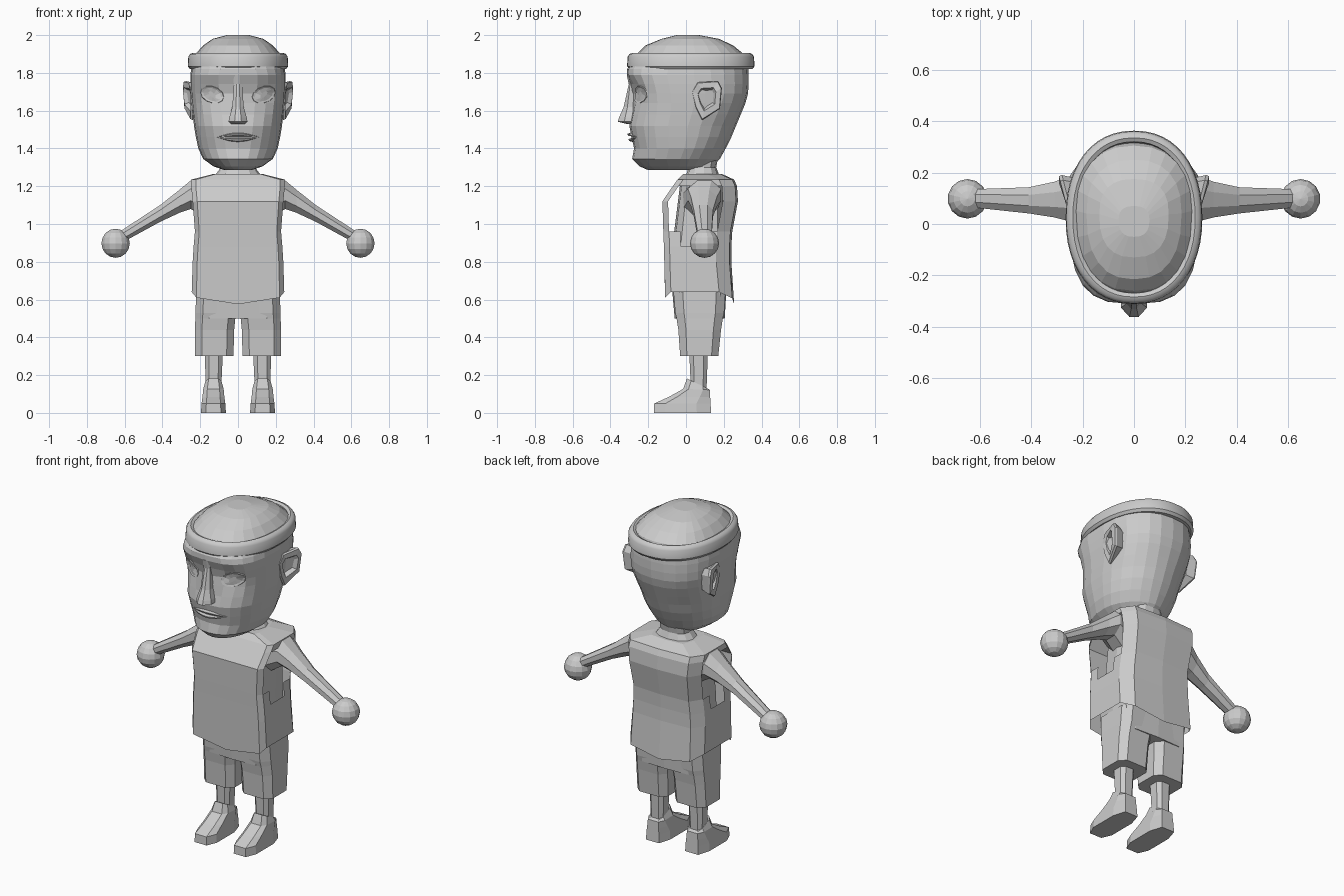
import bpy, bmesh, math
from mathutils import Vector
from mathutils.bvhtree import BVHTree

if "Cube" in bpy.data.objects:
    bpy.data.objects.remove(bpy.data.objects["Cube"])

grey = bpy.data.materials.new("plain grey")
grey.diffuse_color = (0.6, 0.6, 0.6, 1)
grey.use_nodes = True
grey.node_tree.nodes["Principled BSDF"].inputs["Base Color"].default_value = grey.diffuse_color


def finish(name, bm, smooth=False, fix=True):
    if fix:
        bmesh.ops.recalc_face_normals(bm, faces=bm.faces[:])
    me = bpy.data.meshes.new(name)
    bm.to_mesh(me)
    bm.free()
    me.materials.append(grey)
    ob = bpy.data.objects.new(name, me)
    bpy.context.collection.objects.link(ob)
    if smooth:
        bpy.ops.object.select_all(action='DESELECT')
        ob.select_set(True)
        bpy.context.view_layer.objects.active = ob
        bpy.ops.object.shade_smooth_by_angle(angle=math.radians(40))
    return ob


def loft(name, rings, caps=(True, True), loop=False, skip=None, **kw):
    """Skin equal-length rings of points; skip(centre) drops faces."""
    bm = bmesh.new()
    vs = [[bm.verts.new(p) for p in r] for r in rings]
    n = len(vs[0])
    pairs = list(zip(vs, vs[1:])) + ([(vs[-1], vs[0])] if loop else [])
    for a, b in pairs:
        for i in range(n):
            j = (i + 1) % n
            bm.faces.new((a[i], a[j], b[j], b[i]))
    if not loop:
        if caps[0]:
            bm.faces.new(vs[0][::-1])
        if caps[1]:
            bm.faces.new(vs[-1])
    if skip:
        bm.normal_update()
        dead = [f for f in bm.faces if skip(f)]
        bmesh.ops.delete(bm, geom=dead, context='FACES')
    return finish(name, bm, **kw)


def oval(z, hw, y0, y1, pf=2.4, pb=2.3, n=24, mid=0.55, cx=0):
    """Horizontal superellipse with its own front and back roundness."""
    yc, out = y0 + mid * (y1 - y0), []
    for i in range(n):
        a = 2 * math.pi * (i + 0.5 * (n == 8)) / n
        c, s = math.cos(a), math.sin(a)
        p, r = (pf, yc - y0) if s < 0 else (pb, y1 - yc)
        out.append((cx + hw * math.copysign(abs(c) ** (2 / p), c),
                    yc + r * math.copysign(abs(s) ** (2 / p), s), z))
    return out


# head: z, half width, front y, back y, front power, back power
levels = [(1.285, .07, -.20, .05, 2, 2), (1.305, .13, -.245, .14, 2.1, 1.8),
          (1.345, .185, -.285, .18, 2.2, 1.8), (1.40, .21, -.275, .21, 2.3, 1.9),
          (1.46, .223, -.288, .24, 2.4, 2), (1.52, .233, -.30, .265, 2.5, 2),
          (1.58, .24, -.288, .29, 2.6, 2.1), (1.64, .246, -.287, .315, 2.7, 2.2),
          (1.69, .25, -.287, .328, 2.9, 2.3), (1.74, .252, -.295, .332, 3, 2.3),
          (1.79, .252, -.312, .332, 3, 2.3), (1.82, .248, -.312, .33, 2.8, 2.3),
          (1.90, .225, -.26, .305, 2.4, 2.3), (1.945, .185, -.215, .25, 2.4, 2.4),
          (1.98, .135, -.13, .175, 2.5, 2.5), (2.0, .06, -.05, .07, 2.5, 2.5)]
rings = []
for z, hw, y0, y1, pf, pb in levels:
    ring = []
    for x, y, _ in oval(z, hw, y0, y1, pf, pb):
        if y < -.1:    # eye sockets
            y += .035 * math.exp(-((abs(x) - .135) / .06) ** 2 - ((z - 1.685) / .06) ** 2)
        ring.append((x, y, z))
    rings.append(ring)
head = loft("head", rings)
tree = BVHTree.FromPolygons([v.co for v in head.data.vertices],
                            [p.vertices for p in head.data.polygons])


def face_y(x, z):
    hit = tree.ray_cast(Vector((x, -1, z)), Vector((0, 1, 0)))[0]
    return hit.y if hit else -.2


# headband
profile = [(-.045, 1.82), (-.012, 1.82), (0, 1.835), (-.003, 1.885), (-.012, 1.9),
           (-.028, 1.906), (-.043, 1.898), (-.048, 1.86)]
loft("headband", [oval(z, .266 + d, -.312 - d, .363 + d, 2.2, 2.2, 48, .5)
                  for d, z in profile], loop=True, smooth=True)

# nose: z, half width, tip y
loft("nose", [[(-w, -.25, z), (-w, (t - .29) / 2, z), (-w * .35, t, z),
               (w * .35, t, z), (w, (t - .29) / 2, z), (w, -.25, z)]
              for z, w, t in [(1.53, .035, -.315), (1.542, .05, -.362), (1.565, .046, -.354),
                              (1.62, .03, -.33), (1.74, .022, -.303), (1.79, .026, -.314)]])

# lips
for name, zc, h in [("upper_lip", 1.474, .012), ("lower_lip", 1.446, .013)]:
    rings = []
    for i in range(9):
        x = -.11 + .0275 * i
        k = max(.08, 1 - (x / .11) ** 2)
        z = 1.46 + (zc - 1.46) * k
        y = face_y(x, z)
        rings.append([(x, y + .01, z + h * k), (x, y - .02 * k, z + h * k * .3),
                      (x, y - .016 * k, z - h * k * .5), (x, y + .01, z - h * k)])
    loft(name, rings)

# neck
loft("neck", [oval(1.20, .15, -.01, .19, n=12), oval(1.26, .12, .0, .175, n=12),
              oval(1.30, .09, .015, .16, n=12), oval(1.40, .09, .02, .18, n=12)])

# shirt: open shell with armholes and a pointed hem
def shirt_ring(z, hw, y0, y1, hem=0):
    h = [(0, y0), (.9 * hw, y0), (hw, y0 + .03), (hw, y0 + .09),
         (hw, y1 - .14), (hw, y1 - .08), (.8 * hw, y1 - .01), (0, y1)]
    pts = h + [(-x, y) for x, y in h[-2:0:-1]]
    return [(x, y, z - (hem * (1 - .6 * abs(x) / hw) if y in (y0, y1, y1 - .01) else 0))
            for x, y in pts]


def armhole(f):
    c = f.calc_center_median()
    return (abs(f.normal.x) > .95 and abs(c.x) > .2 and c.z < 1.2
            and c.z > (.88 if -.03 < c.y < .12 else .96))


loft("shirt", [shirt_ring(.64, .245, -.11, .255, .065), shirt_ring(.80, .24, -.115, .24),
               shirt_ring(.88, .235, -.117, .24), shirt_ring(.96, .228, -.12, .245),
               shirt_ring(1.12, .24, -.125, .275), shirt_ring(1.20, .248, -.07, .27),
               shirt_ring(1.235, .248, -.045, .255), shirt_ring(1.265, .13, -.015, .19)],
     caps=(False, True), skip=armhole)
loft("torso", [oval(.66, .2, -.07, .2, 4, 4, 12), oval(.9, .195, -.07, .2, 4, 4, 12),
               oval(1.22, .19, -.03, .2, 4, 4, 12)])

# shorts waist
loft("shorts_waist", [oval(.50, .20, -.06, .205, 5, 5, 12), oval(.67, .225, -.075, .215, 5, 5, 12)])

ear_outline = [(.03, 1.70), (.06, 1.75), (.17, 1.757), (.19, 1.72),
               (.18, 1.61), (.085, 1.55), (.05, 1.62)]


def flare(y, z):
    return .252 + (y - .03) * .25 - max(0, 1.66 - z) * .12


for s, side in ((1, "right"), (-1, "left")):
    # ear: rim and sunken middle
    def ear_ring(k, dx, base=None):
        return [(s * (base or flare(y, z) + dx), .11 + (y - .11) * k, 1.67 + (z - 1.67) * k)
                for y, z in ear_outline]
    loft(side + "_ear", [ear_ring(.85, 0, .225), ear_ring(1, -.012), ear_ring(.95, 0),
                         ear_ring(.6, 0), ear_ring(.45, -.022)])

    # eye: almond plate laid on the face
    def almond(k, dy):
        out = []
        for i in range(12):
            a = i * math.pi / 6
            x = .137 + .064 * k * math.cos(a)
            z = 1.685 + .046 * k * math.sin(a) + .012 * math.cos(a)
            out.append((s * x, face_y(s * x, z) + dy, z))
        return out
    loft(side + "_eye", [almond(1, .004), almond(.95, -.005), almond(.75, -.003), almond(.3, -.008)],
         caps=(False, True))

    # arm: x, y, z, radius in y, radius in z
    loft(side + "_arm", [[(s * x, y + ry * math.cos(a), z + rz * math.sin(a))
                          for a in [math.pi * (i + .5) / 4 for i in range(8)]]
                         for x, y, z, ry, rz in [(.15, .075, 1.12, .10, .11), (.25, .098, 1.155, .095, .082),
                                                 (.31, .095, 1.12, .075, .066), (.41, .092, 1.057, .055, .048),
                                                 (.63, .10, .925, .038, .035)]])
    # hand
    bm = bmesh.new()
    bmesh.ops.create_uvsphere(bm, u_segments=14, v_segments=8, radius=.077)
    bmesh.ops.translate(bm, verts=bm.verts[:], vec=(s * .648, .098, .898))
    finish(side + "_hand", bm)

    # shorts leg
    loft(side + "_shorts_leg", [oval(z, (b - a) / 2, y0, y1, 4, 4, 8, .5, s * (a + b) / 2)
                                for z, a, b, y0, y1 in [(.30, .02, .232, -.035, .175),
                                                        (.44, .016, .232, -.045, .19),
                                                        (.50, .01, .23, -.055, .20),
                                                        (.53, -.002, .23, -.062, .207),
                                                        (.64, -.005, .225, -.072, .215)]])
    # lower leg
    loft(side + "_shin", [oval(.10, .042, .025, .11, 3, 3, 8, .5, s * .13),
                          oval(.31, .05, .015, .118, 3, 3, 8, .5, s * .128)])

    # shoe: z, half width, toe y, heel y
    loft(side + "_shoe", [[(s * .13 + u * w, y0 + v * (y1 - y0), z - drop * v)
                           for u, v in [(-.6, 0), (.6, 0), (1, .2), (1, .75), (.65, 1),
                                        (-.65, 1), (-1, .75), (-1, .2)]]
                          for z, w, y0, y1, drop in [(0, .066, -.17, .133, 0), (.05, .063, -.168, .13, 0),
                                                     (.085, .058, -.09, .128, 0), (.127, .054, -.015, .126, .005),
                                                     (.182, .042, .005, .118, .055)]])
